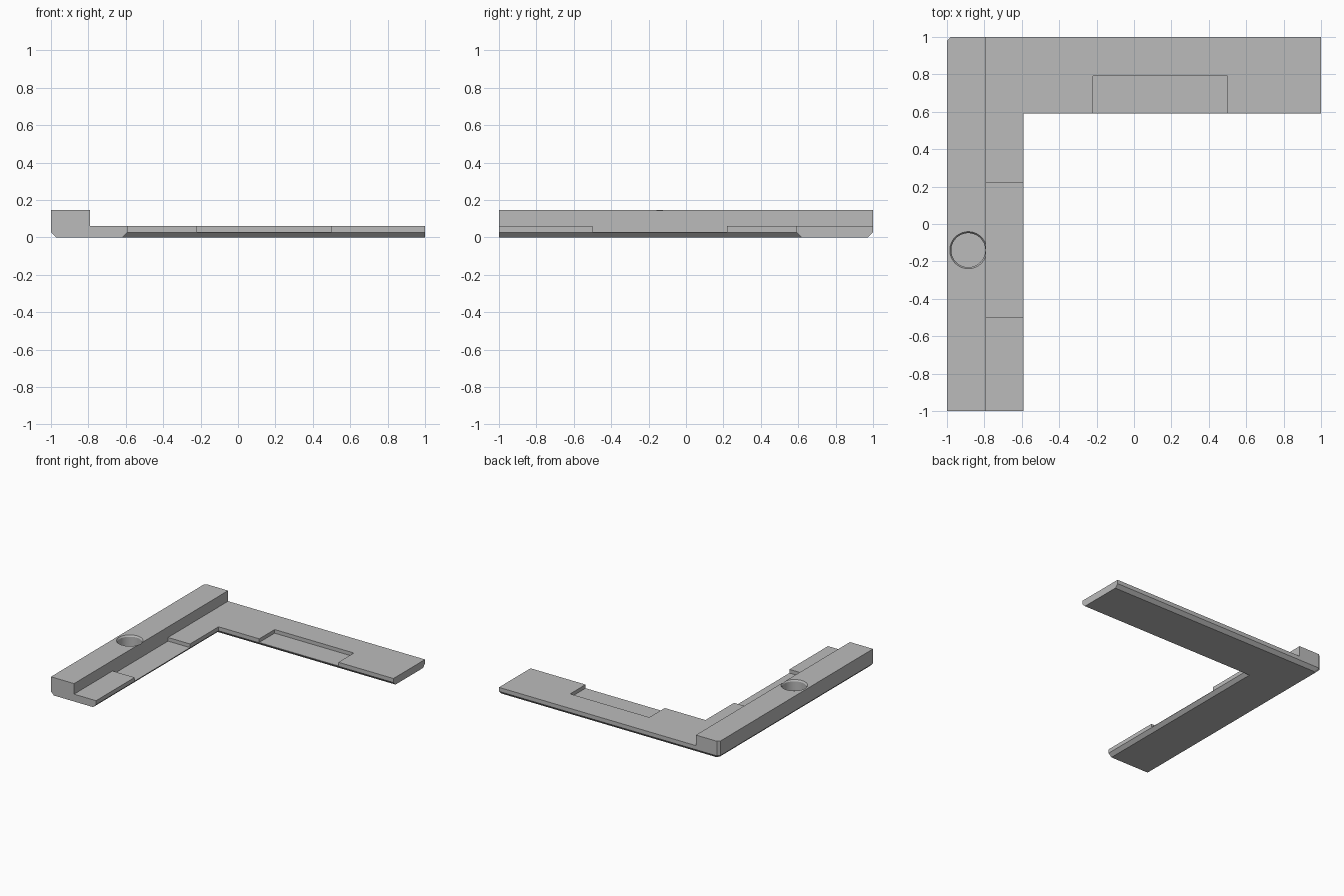
import bpy
import bmesh
import math

old = bpy.data.objects.get("Cube")
if old:
    bpy.data.objects.remove(old, do_unlink=True)

grey = bpy.data.materials.new("plain grey")
grey.use_nodes = True
colour = (0.5, 0.5, 0.5, 1)
grey.diffuse_color = colour
grey.node_tree.nodes["Principled BSDF"].inputs["Base Color"].default_value = colour

OUT, IN, STEP = 1.0, 0.59, 0.79      # outer edge, inner edge, rail edge
BEVEL, CORNER = 0.027, 0.02
FLOOR, PLATE, TOP = 0.03, 0.06, 0.147


def loft(name, rings):
    """Closed solid through matching outlines, each given as (z, points)."""
    bm = bmesh.new()
    loops = [[bm.verts.new((x, y, z)) for x, y in pts] for z, pts in rings]
    bm.faces.new(loops[0][::-1])
    bm.faces.new(loops[-1])
    n = len(loops[0])
    for low, high in zip(loops, loops[1:]):
        for i in range(n):
            j = (i + 1) % n
            bm.faces.new((low[i], low[j], high[j], high[i]))
    bmesh.ops.recalc_face_normals(bm, faces=bm.faces)
    mesh = bpy.data.meshes.new(name)
    bm.to_mesh(mesh)
    bm.free()
    obj = bpy.data.objects.new(name, mesh)
    mesh.materials.append(grey)
    bpy.context.collection.objects.link(obj)
    return obj


def box(x0, x1, y0, y1):
    return [(x0, y0), (x1, y0), (x1, y1), (x0, y1)]


def circle(x, y, r, n=64):
    return [(x + r * math.cos(math.tau * i / n), y + r * math.sin(math.tau * i / n))
            for i in range(n)]


def cut(obj, cutter):
    cutter.hide_render = True
    mod = obj.modifiers.new("cut", "BOOLEAN")
    mod.operation = "DIFFERENCE"
    mod.solver = "EXACT"
    mod.object = cutter
    bpy.ops.object.select_all(action="DESELECT")
    bpy.context.view_layer.objects.active = obj
    obj.select_set(True)
    bpy.ops.object.modifier_apply(modifier=mod.name)
    bpy.data.objects.remove(cutter, do_unlink=True)


def ell(inset):
    """L outline with its long edges drawn in, and a clipped back corner."""
    o, i = OUT - inset, IN + inset
    return [(-o, -OUT), (-i, -OUT), (-i, i), (OUT, i), (OUT, o),
            (-o + CORNER, o), (-o, o - CORNER)]


# L-shaped plate, bevelled underneath along its long edges
plate = loft("corner_plate", [(0, ell(BEVEL)), (BEVEL, ell(0)), (PLATE, ell(0))])

# Shallow recess in the inner edge of each arm
for outline in (box(-STEP, -0.5, -0.5, 0.22), box(-0.22, 0.5, 0.5, STEP)):
    cut(plate, loft("recess_cutter", [(FLOOR, outline), (0.1, outline)]))

# Raised rail along the left-hand arm
rail_outline = [(-OUT, -OUT), (-STEP, -OUT), (-STEP, OUT),
                (-OUT + CORNER, OUT), (-OUT, OUT - CORNER)]
rail = loft("raised_rail", [(PLATE, rail_outline), (TOP, rail_outline)])

# Round socket with a slightly flared mouth
hx, hy = -0.886, -0.14
cut(rail, loft("socket_cutter", [(0.0, circle(hx, hy, 0.091)),
                                 (TOP - 0.012, circle(hx, hy, 0.091)),
                                 (TOP, circle(hx, hy, 0.099)),
                                 (TOP + 0.02, circle(hx, hy, 0.099))]))

# Smooth the socket wall, keep all other edges crisp
bpy.ops.object.select_all(action="DESELECT")
rail.select_set(True)
bpy.context.view_layer.objects.active = rail
bpy.ops.object.shade_smooth_by_angle(angle=math.radians(25))
